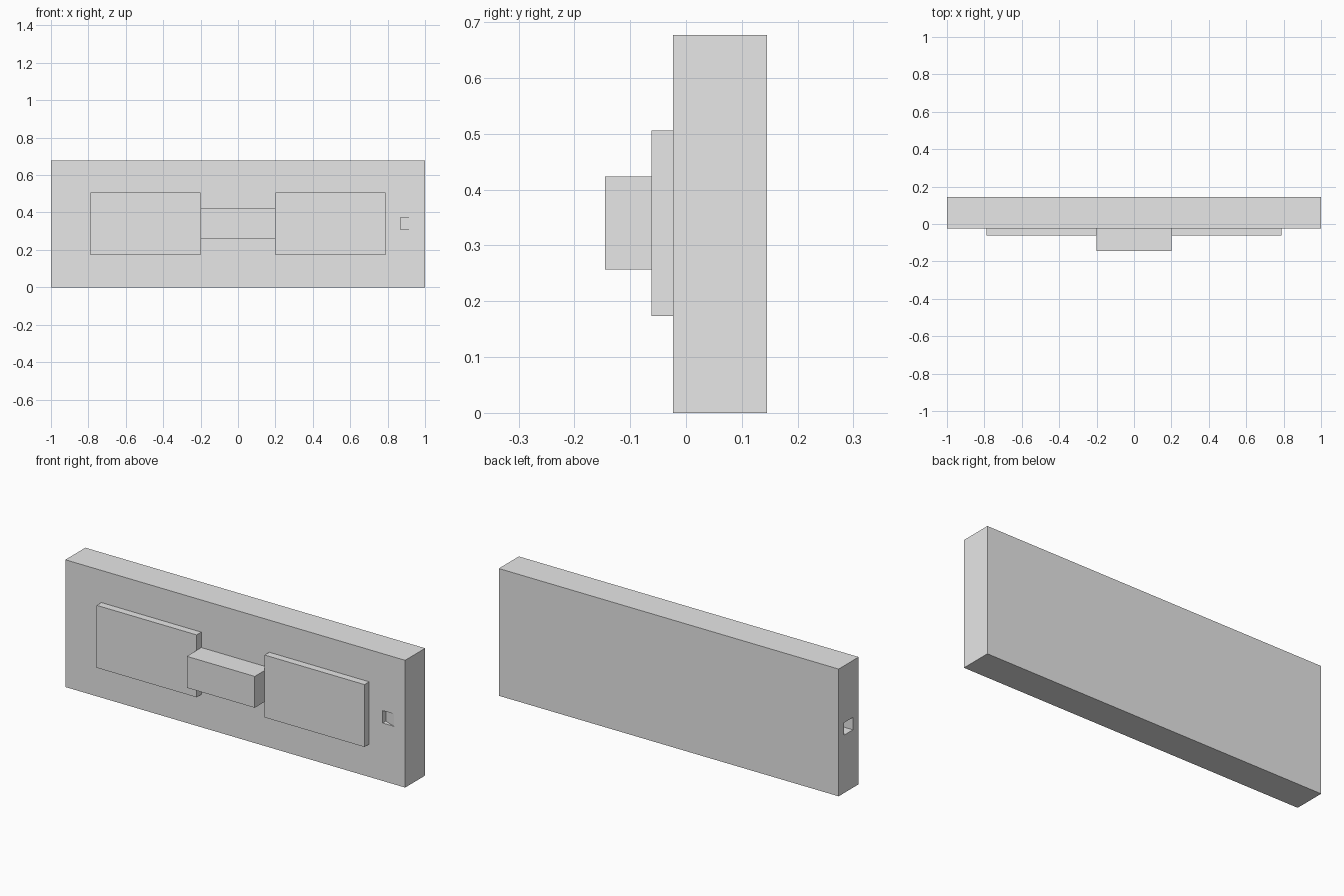
import bpy
import bmesh
from mathutils import Vector

old = bpy.data.objects.get("Cube")
if old:
    bpy.data.objects.remove(old, do_unlink=True)

grey = bpy.data.materials.new("plain_grey")
grey.use_nodes = True
grey.diffuse_color = (0.8, 0.8, 0.8, 1)
grey.node_tree.nodes["Principled BSDF"].inputs["Base Color"].default_value = (0.8, 0.8, 0.8, 1)


def box(name, x, y, z):
    """Axis-aligned box from (low, high) ranges."""
    low, high = (Vector(c) for c in zip(x, y, z))
    bm = bmesh.new()
    bmesh.ops.create_cube(bm, size=1)
    bmesh.ops.scale(bm, vec=high - low, verts=bm.verts)
    bmesh.ops.translate(bm, vec=(low + high) / 2, verts=bm.verts)
    mesh = bpy.data.meshes.new(name)
    bm.to_mesh(mesh)
    bm.free()
    obj = bpy.data.objects.new(name, mesh)
    mesh.materials.append(grey)
    bpy.context.collection.objects.link(obj)
    return obj


def cut(target, cutter):
    """Subtract the cutter, bake the result and remove the cutter."""
    mod = target.modifiers.new("cut", 'BOOLEAN')
    mod.operation = 'DIFFERENCE'
    mod.solver = 'EXACT'
    mod.object = cutter
    bpy.context.view_layer.objects.active = target
    bpy.ops.object.modifier_apply(modifier=mod.name)
    bpy.data.objects.remove(cutter, do_unlink=True)


FRONT, BACK = -0.023, 0.145
SLOT_Z = (0.308, 0.374)

# Main slab
body = box("body", (-1, 1), (FRONT, BACK), (0, 0.677))

# Switch recess on the front and socket in the end
cut(body, box("switch_cutter", (0.868, 0.935), (FRONT - 0.05, FRONT + 0.03), SLOT_Z))
cut(body, box("socket_cutter", (-1.05, -0.92), (0.025, 0.098), SLOT_Z))

# Rocker in the recess, sloping from deep on one side to flush on the other
rocker = box("rocker_switch", (0.868, 0.935), (FRONT, FRONT + 0.03), SLOT_Z)
for v in rocker.data.vertices:
    if v.co.x < 0.9 and v.co.y < 0:
        v.co.y += 0.026

# Raised panels on both sides of the centre block
for side, name in ((-1, "right_panel"), (1, "left_panel")):
    box(name, sorted((side * 0.2, side * 0.788)), (-0.062, FRONT), (0.174, 0.506))
box("centre_block", (-0.2, 0.2), (-0.145, FRONT), (0.257, 0.424))
